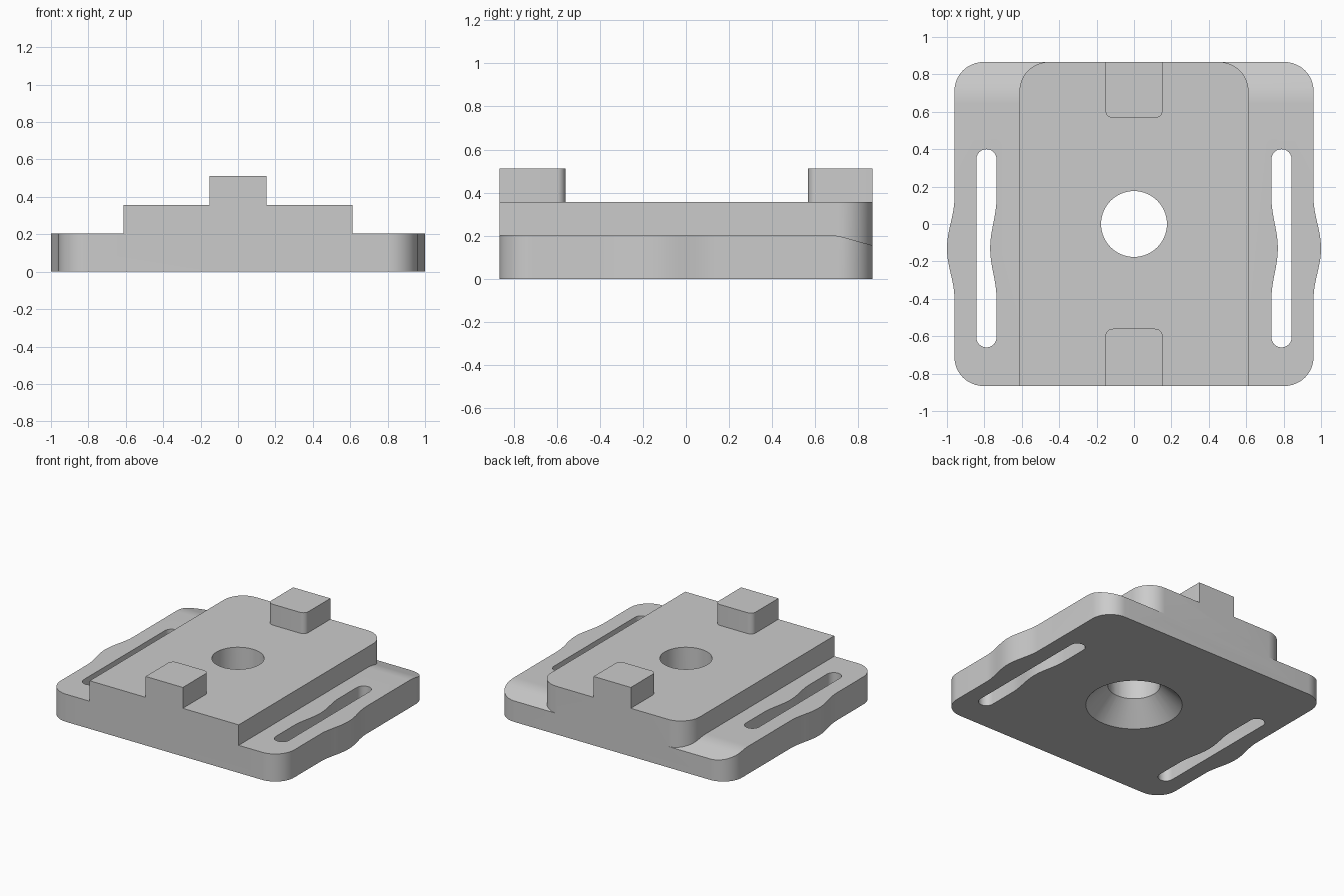
import bpy, bmesh
from math import sin, cos, pi, radians

cube = bpy.data.objects.get("Cube")
if cube:
    bpy.data.objects.remove(cube, do_unlink=True)

grey = bpy.data.materials.new("plain_grey")
grey.use_nodes = True
colour = (0.6, 0.6, 0.6, 1)
grey.diffuse_color = colour
grey.node_tree.nodes["Principled BSDF"].inputs["Base Color"].default_value = colour

HALF_Y, BASE_X, SLAB_X, LUG_X = 0.866, 0.96, 0.612, 0.153
BASE_TOP, SLAB_TOP, LUG_TOP = 0.205, 0.357, 0.512
GRIP_Y, GRIP_HALF = -0.13, 0.27


def arc(cx, cy, r, start, end, steps=12):
    return [(cx + r * cos(radians(start + (end - start) * i / steps)),
             cy + r * sin(radians(start + (end - start) * i / steps)))
            for i in range(steps + 1)]


def bulge(x, depth, steps=24):
    """Smooth outward swell along y, running from front to back."""
    return [(x + depth * (1 + cos(pi * t)) / 2, GRIP_Y + GRIP_HALF * t)
            for t in (2 * i / steps - 1 for i in range(steps + 1))]


def mirrored(right):
    """Close a right-hand outline with its reflection in x."""
    return right + [(-x, y) for x, y in reversed(right)]


def prism(name, outline, low, high, axis="z"):
    bm = bmesh.new()
    if axis == "z":
        rings = [[bm.verts.new((x, y, h)) for x, y in outline] for h in (low, high)]
    else:
        rings = [[bm.verts.new((h, y, z)) for y, z in outline] for h in (low, high)]
    n = len(outline)
    for ring in rings:
        bm.faces.new(ring)
    for i in range(n):
        j = (i + 1) % n
        bm.faces.new((rings[0][i], rings[0][j], rings[1][j], rings[1][i]))
    bmesh.ops.recalc_face_normals(bm, faces=bm.faces)
    mesh = bpy.data.meshes.new(name)
    bm.to_mesh(mesh)
    bm.free()
    obj = bpy.data.objects.new(name, mesh)
    bpy.context.collection.objects.link(obj)
    mesh.materials.append(grey)
    return obj


def combine(target, tool, operation):
    mod = target.modifiers.new(operation, "BOOLEAN")
    mod.operation, mod.solver, mod.object = operation, "EXACT", tool
    bpy.context.view_layer.objects.active = target
    bpy.ops.object.modifier_apply(modifier=mod.name)
    bpy.data.objects.remove(tool, do_unlink=True)


# Base plate with rounded corners and swollen side grips
r = 0.155
base = prism("mounting_plate", mirrored(
    arc(BASE_X - r, r - HALF_Y, r, -90, 0) + bulge(BASE_X, 0.04)
    + arc(BASE_X - r, HALF_Y - r, r, 0, 90)), 0, BASE_TOP)

# Sloping rear of the side flanges
ramp = arc(0.64, BASE_TOP - 0.37, 0.37, 90, 74.5, 8)
slope_end = (0.9, 0.146)
combine(base, prism("ramp_cutter", ramp + [slope_end, (0.9, 0.3), (0.64, 0.3)],
                    -1.1, 1.1, "x"), "DIFFERENCE")

# Raised centre slab, rounded at the back only
slab = prism("centre_slab", mirrored(
    [(SLAB_X, -HALF_Y)] + arc(SLAB_X - r, HALF_Y - r, r, 0, 90)), 0.1, SLAB_TOP)
combine(base, slab, "UNION")

# Locating lugs at front and back
for side, inner in ((-1, 0.56), (1, 0.567)):
    c = 0.04
    outline = mirrored([(LUG_X, -HALF_Y)] + arc(LUG_X - c, -inner - c, c, 0, 90, 8))
    lug = prism("lug", [(x, -side * y) for x, y in outline], 0.3, LUG_TOP)
    combine(base, lug, "UNION")

# Strap slots whose inner edges follow the grips
e, sx, back, front = 0.054, 0.789, 0.4, -0.66
slot = (arc(sx, front + e, e, 180, 360) + arc(sx, back - e, e, 0, 180)
        + bulge(sx - e, 0.034)[::-1])
for side in (-1, 1):
    combine(base, prism("slot_cutter", [(side * x, y) for x, y in slot], -0.1, 0.4),
            "DIFFERENCE")

# Centre bolt hole with a countersink below
hole = prism("hole_cutter", arc(0, 0, 0.176, 0, 360, 64)[:-1], -0.1, 0.6)
combine(base, hole, "DIFFERENCE")
bpy.ops.mesh.primitive_cone_add(vertices=64, radius1=0.375, radius2=0.175,
                                depth=0.2, location=(0, 0, 0.05))
cone = bpy.context.object
cone.data.materials.append(grey)
combine(base, cone, "DIFFERENCE")

# Smooth the curves and keep the machined edges crisp
bpy.ops.object.select_all(action="DESELECT")
base.select_set(True)
bpy.context.view_layer.objects.active = base
bpy.ops.object.shade_smooth_by_angle(angle=radians(25))
